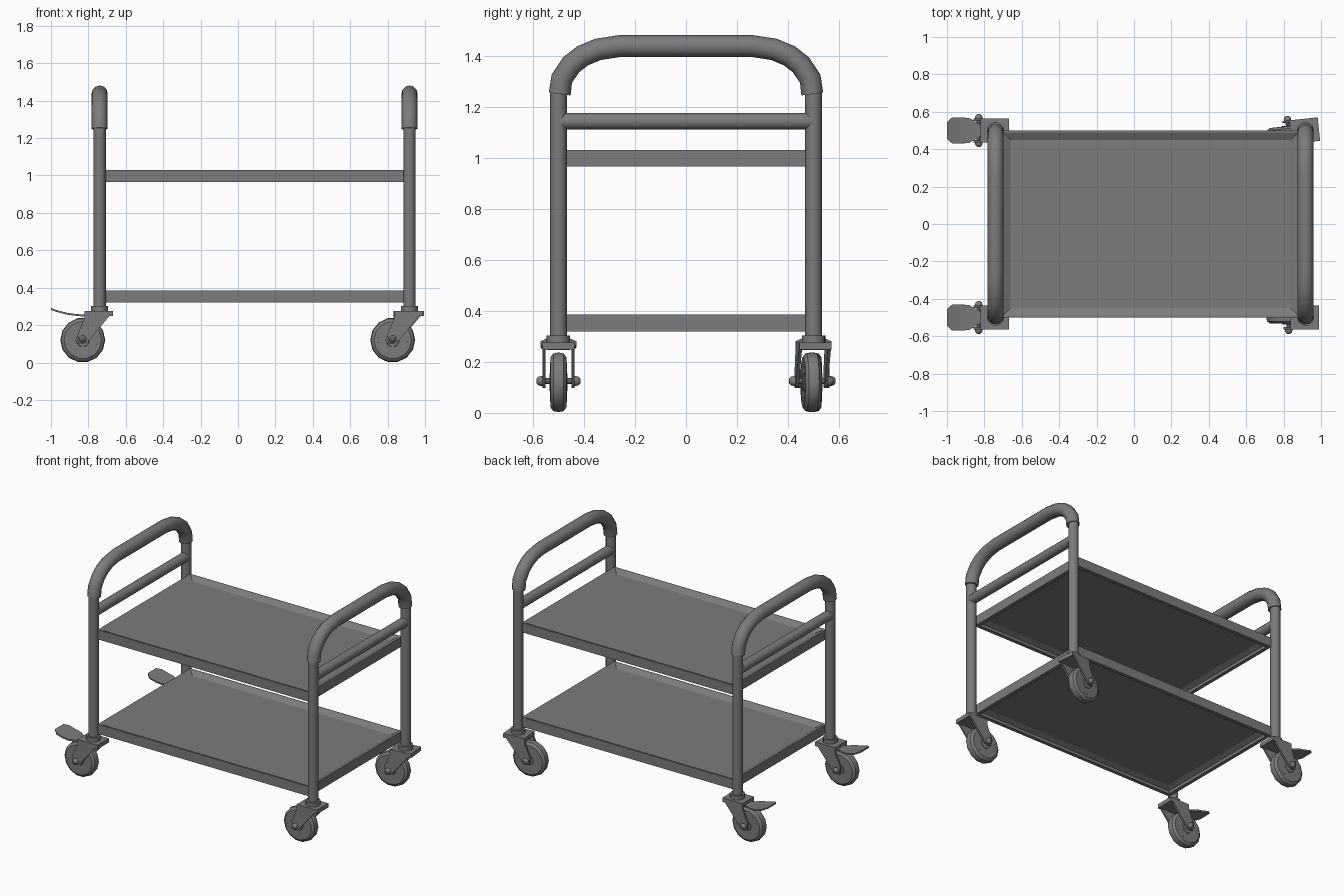
import bpy, bmesh, math
from mathutils import Matrix, Vector

cube = bpy.data.objects.get("Cube")
if cube:
    bpy.data.objects.remove(cube, do_unlink=True)

GREY = (0.2, 0.2, 0.2, 1)
steel = bpy.data.materials.new("grey steel")
steel.use_nodes = True
steel.diffuse_color = GREY
steel.node_tree.nodes["Principled BSDF"].inputs["Base Color"].default_value = GREY

LEFT_X, RIGHT_X = 0.917, -0.74
POST_Y = 0.5


def finish(name, bm, angle=35):
    bmesh.ops.recalc_face_normals(bm, faces=bm.faces)
    mesh = bpy.data.meshes.new(name)
    bm.to_mesh(mesh)
    bm.free()
    obj = bpy.data.objects.new(name, mesh)
    bpy.context.collection.objects.link(obj)
    mesh.materials.append(steel)
    bpy.ops.object.select_all(action='DESELECT')
    obj.select_set(True)
    bpy.context.view_layer.objects.active = obj
    bpy.ops.object.shade_smooth_by_angle(angle=math.radians(angle))
    return obj


def loft(name, rings, angle=35):
    """Skin a list of equally sized point rings and cap both ends."""
    bm = bmesh.new()
    loops = [[bm.verts.new(p) for p in ring] for ring in rings]
    for a, b in zip(loops, loops[1:]):
        for i in range(len(a)):
            j = (i + 1) % len(a)
            bm.faces.new((a[i], a[j], b[j], b[i]))
    bm.faces.new(loops[0])
    bm.faces.new(loops[-1])
    return finish(name, bm, angle)


def tube(name, path, radii, sides=12):
    """Sweep a circle along a planar path, with a radius for each point."""
    path = [Vector(p) for p in path]
    rings = []
    for i, p in enumerate(path):
        t = (path[min(i + 1, len(path) - 1)] - path[max(i - 1, 0)]).normalized()
        u = Vector((1, 0, 0))
        if abs(t.x) > 0.9:
            u = Vector((0, 1, 0))
        v = t.cross(u).normalized()
        r = radii[i] if isinstance(radii, list) else radii
        rings.append([p + r * (math.cos(a) * u + math.sin(a) * v)
                      for a in (2 * math.pi * k / sides for k in range(sides))])
    return loft(name, rings)


def slab(name, outline, thickness, to_point):
    """Extrude a 2D outline; to_point maps (a, b, depth) to 3D."""
    return loft(name, [[to_point(a, b, d) for a, b in outline]
                       for d in (-thickness / 2, thickness / 2)], 20)


# Trays: pressed rim with a sloped inner edge, hollow underneath
def tray(name, base):
    profile = [(0.06, 0.035), (0.025, 0.02), (0.025, 0), (0, 0),
               (0, 0.065), (0.012, 0.065), (0.05, 0.045)]
    x0, x1 = -0.71, 0.89
    rings = []
    for inset, z in profile:
        a, b, y = x0 + inset, x1 - inset, POST_Y - inset
        rings.append([(a, -y, base + z), (b, -y, base + z),
                      (b, y, base + z), (a, y, base + z)])
    loft(name, rings, 15)


tray("lower_tray", 0.32)
tray("upper_tray", 0.965)

# End frames: two posts, a crossbar and a padded push handle
half_arch = [(0.495, 1.25), (0.487, 1.31), (0.45, 1.365),
             (0.405, 1.4), (0.345, 1.425), (0.26, 1.438)]
arch = half_arch + [(-y, z) for y, z in reversed(half_arch)]
for side, x in (("left", LEFT_X), ("right", RIGHT_X)):
    for end, y in (("front", -POST_Y), ("back", POST_Y)):
        tube(f"{side}_{end}_post", [(x, y, 0.29), (x, y, 1.27)], 0.033)
    tube(f"{side}_crossbar", [(x, -POST_Y, 1.143), (x, POST_Y, 1.143)], 0.033)
    tube(f"{side}_handle", [(x, y, z) for y, z in arch], 0.043)


# Casters: built around the swivel axis with the wheel trailing to -x
def caster(prefix, x, y, turn, brake):
    ax, az = -0.09, 0.125
    parts = [tube("collar", [(0, 0, 0.27), (0, 0, 0.303)], 0.046)]
    parts.append(slab("fork_plate", [(-0.08, -0.063), (0.072, -0.063),
                                     (0.072, 0.063), (-0.08, 0.063)], 0.028,
                      lambda a, b, d: (a, b, 0.262 + d)))
    arm = [(-0.08, 0.272), (0.072, 0.272), (-0.065, 0.108),
           (-0.085, 0.098), (-0.112, 0.1), (-0.118, 0.15), (-0.08, 0.24)]
    for side, off in (("front", -0.057), ("back", 0.057)):
        parts.append(slab(f"{side}_fork_arm", arm, 0.012,
                          lambda a, b, d: (a, off + d, b)))
    # Wheel with a rounded tyre, recessed sides and a raised hub
    half = [(0.036, 0.03), (0.036, 0.034), (0.024, 0.04), (0.024, 0.074),
            (0.033, 0.08), (0.032, 0.1), (0.02, 0.116)]
    wheel = half + [(0, 0.12)] + [(-w, r) for w, r in reversed(half)]
    parts.append(tube("wheel", [(ax, w, az - 0.005) for w, r in wheel],
                      [r for w, r in wheel], 14))
    # Axle with domed nuts
    bolt = [(0.087, 0.008), (0.08, 0.017), (0.07, 0.02), (0.063, 0.02)]
    bolt += [(0.063, 0.012)]
    bolt += [(-w, r) for w, r in reversed(bolt)]
    # Fixed axle direction keeps the step between nut and shaft crisp
    parts.append(loft("axle", [[(ax + r * math.cos(k * math.pi / 5), w,
                                 az + r * math.sin(k * math.pi / 5))
                                for k in range(10)] for w, r in bolt]))
    if brake:
        # Pedal: thin foot plate that curls upward at the tip
        shape = [(-0.06, 0.03, 0.252), (-0.09, 0.036, 0.251),
                 (-0.14, 0.066, 0.256), (-0.18, 0.07, 0.262),
                 (-0.232, 0.07, 0.276), (-0.26, 0.045, 0.287)]
        parts.append(loft("brake_pedal",
                          [[(px, -w, z - 0.005), (px, w, z - 0.005),
                            (px, w, z + 0.005), (px, -w, z + 0.005)]
                           for px, w, z in shape]))
    place = Matrix.Translation((x, y, 0)) @ Matrix.Rotation(turn, 4, 'Z')
    for part in parts:
        part.name = f"{prefix}_{part.name.split('.')[0]}"
        part.matrix_world = place


caster("right_front", RIGHT_X, -POST_Y, 0, True)
caster("right_back", RIGHT_X, POST_Y, 0, True)
caster("left_front", LEFT_X, -POST_Y, 0, False)
caster("left_back", LEFT_X, POST_Y, math.radians(6), False)
